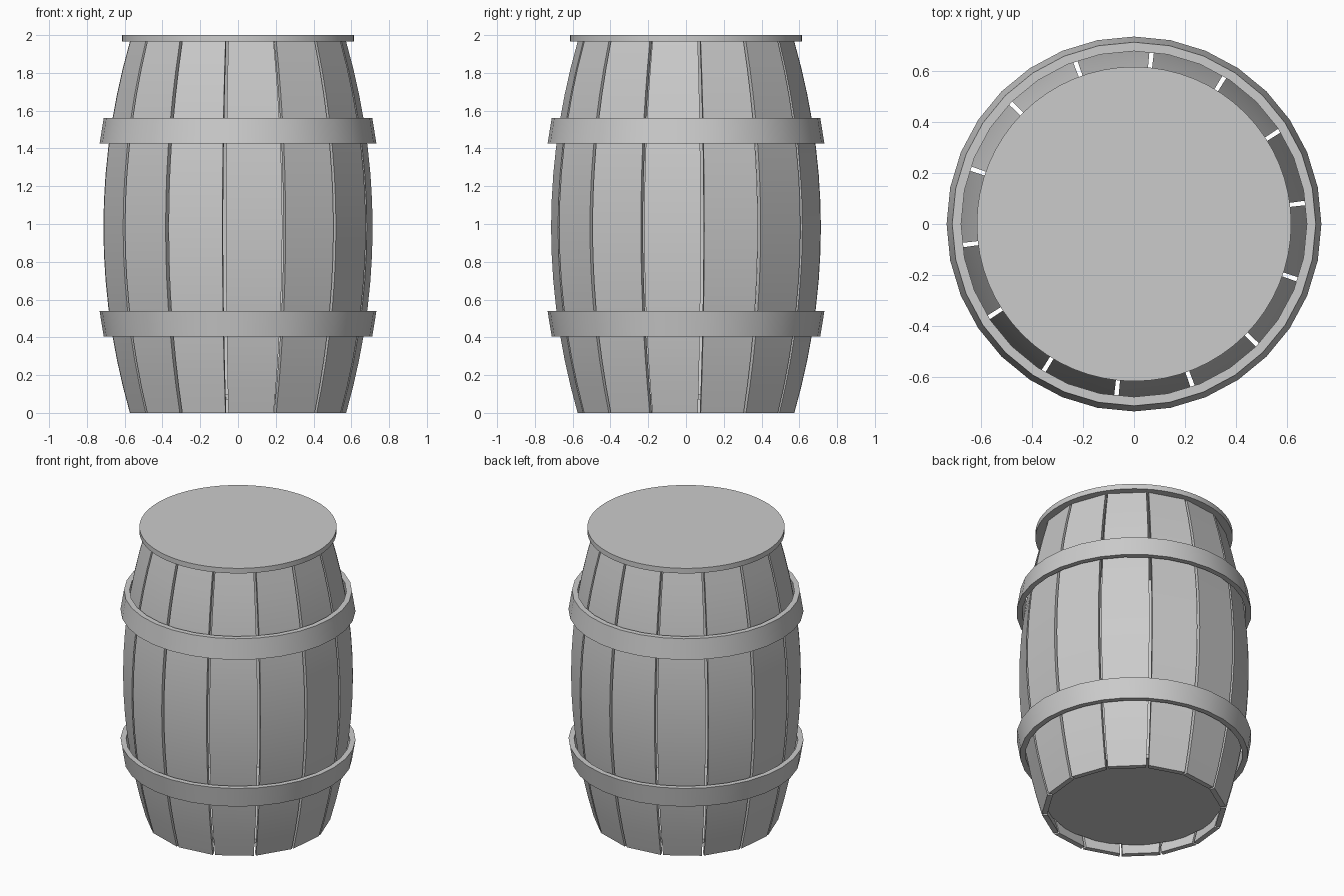
import bpy, bmesh, math

cube = bpy.data.objects.get("Cube")
if cube:
    bpy.data.objects.remove(cube)

grey = bpy.data.materials.new("plain grey")
grey.use_nodes = True
grey.diffuse_color = (0.6, 0.6, 0.6, 1)
grey.node_tree.nodes["Principled BSDF"].inputs["Base Color"].default_value = (0.6, 0.6, 0.6, 1)

STAVES = 14
TOP = 1.965
MID = TOP / 2
STEP = math.tau / STAVES


def radius(z):
    """Outer radius of the bulging side at a height."""
    return 0.717 - 0.146 * (z - MID) ** 2


def finish(name, bm):
    bmesh.ops.recalc_face_normals(bm, faces=bm.faces)
    mesh = bpy.data.meshes.new(name)
    bm.to_mesh(mesh)
    bm.free()
    mesh.materials.append(grey)
    obj = bpy.data.objects.new(name, mesh)
    bpy.context.collection.objects.link(obj)
    bpy.ops.object.select_all(action='DESELECT')
    obj.select_set(True)
    bpy.context.view_layer.objects.active = obj
    bpy.ops.object.shade_smooth_by_angle(angle=math.radians(30))
    return obj


def stave(index, rows=14, thickness=0.035, half_gap=math.radians(0.75)):
    """One flat plank bent along its height, with a narrow gap on each side."""
    bm = bmesh.new()
    start = math.radians(7) + index * STEP
    angles = (start + half_gap, start + STEP - half_gap)
    rings = []
    for i in range(rows + 1):
        z = TOP * i / rows
        r = radius(z)
        corners = [(r, angles[0]), (r, angles[1]),
                   (r - thickness, angles[1]), (r - thickness, angles[0])]
        rings.append([bm.verts.new((d * math.cos(a), d * math.sin(a), z)) for d, a in corners])
    for low, high in zip(rings, rings[1:]):
        for j in range(4):
            k = (j + 1) % 4
            bm.faces.new((low[j], low[k], high[k], high[j]))
    bm.faces.new(rings[0])
    bm.faces.new(rings[-1])
    finish(f"stave_{index + 1}", bm)


def hoop(name, z_wide, z_narrow, segments=32):
    """Tapered metal band, wide edge towards the belly."""
    bm = bmesh.new()
    profile = [(0.733, z_wide), (0.711, z_narrow), (0.676, z_narrow), (0.698, z_wide)]
    loop = [bm.verts.new((r, 0, z)) for r, z in profile]
    edges = [bm.edges.new((loop[i], loop[(i + 1) % 4])) for i in range(4)]
    bmesh.ops.spin(bm, geom=loop + edges, cent=(0, 0, 0), axis=(0, 0, 1),
                   angle=math.tau, steps=segments, use_merge=True)
    bmesh.ops.remove_doubles(bm, verts=bm.verts, dist=0.0005)
    finish(name, bm)


def disc(name, r, z_low, z_high, segments):
    bm = bmesh.new()
    bmesh.ops.create_cone(bm, cap_ends=True, segments=segments, radius1=r, radius2=r,
                          depth=z_high - z_low)
    bmesh.ops.translate(bm, verts=bm.verts, vec=(0, 0, (z_low + z_high) / 2))
    return finish(name, bm)


# Planks of the side
for n in range(STAVES):
    stave(n)

# Metal bands
hoop("upper_hoop", 1.425, 1.56)
hoop("lower_hoop", 0.54, 0.405)

# Overhanging lid and recessed floor
disc("lid", 0.615, TOP, 2.0, 64)
floor = disc("floor", 0.557, 0.07, 0.1, STAVES)
floor.rotation_euler.z = math.radians(7)
